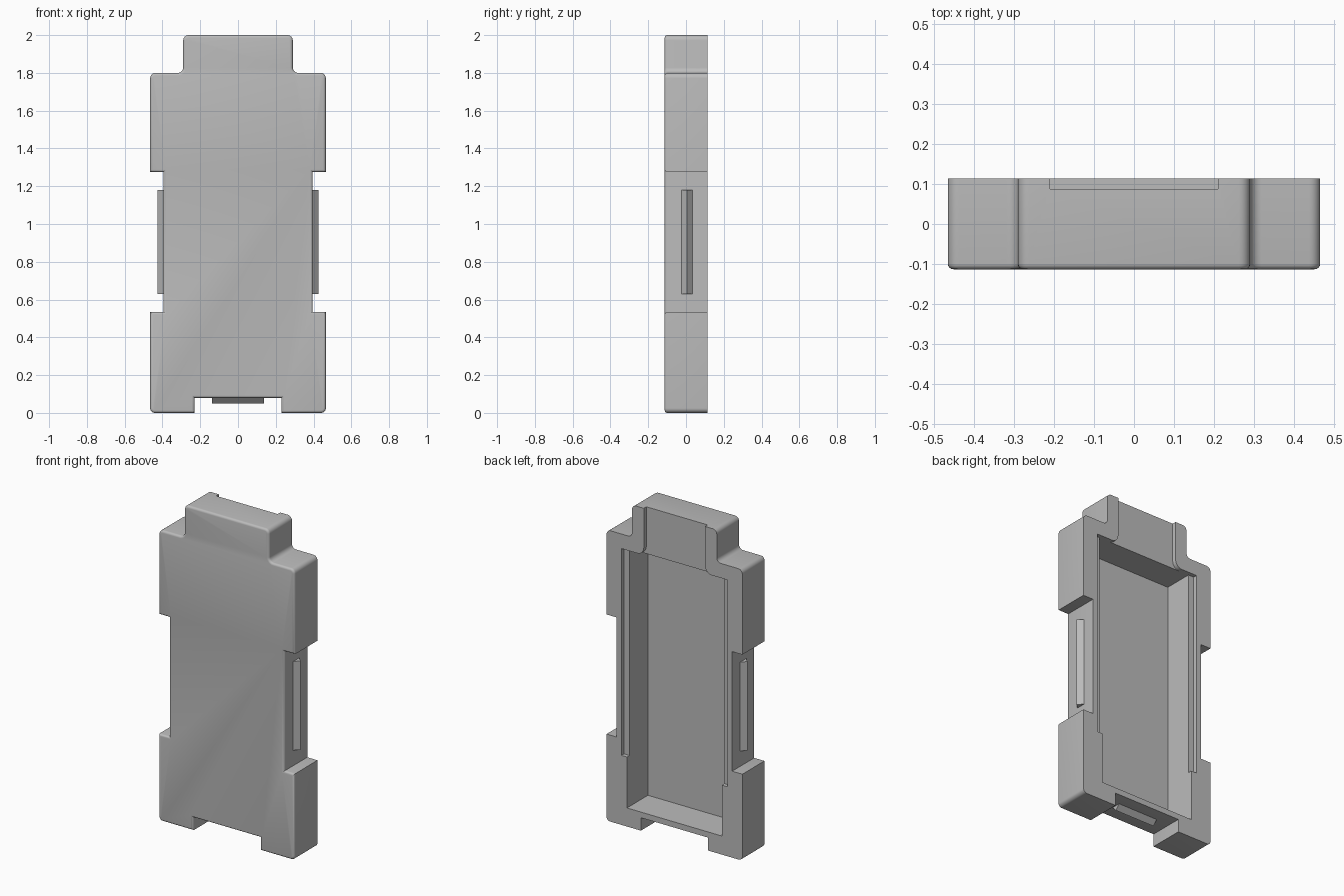
import bpy, bmesh, math
from mathutils import Vector

if "Cube" in bpy.data.objects:
    bpy.data.objects.remove(bpy.data.objects["Cube"], do_unlink=True)

grey = bpy.data.materials.new("plain grey")
grey.use_nodes = True
grey.diffuse_color = (0.5, 0.5, 0.5, 1)
grey.node_tree.nodes["Principled BSDF"].inputs["Base Color"].default_value = (0.5, 0.5, 0.5, 1)

FRONT, BACK, LEDGE, FLOOR = -0.113, 0.113, 0.088, -0.092


def mirrored_profile(half, steps=6):
    """Mirror a right-hand (x, z, radius) chain and round its corners."""
    chain = half + [(-x, z, r) for x, z, r in reversed(half)]
    points = []
    for i, (x, z, r) in enumerate(chain):
        c = Vector((x, z))
        if r == 0:
            points.append(c)
            continue
        a = (Vector(chain[i - 1][:2]) - c).normalized()
        b = (Vector(chain[(i + 1) % len(chain)][:2]) - c).normalized()
        for k in range(steps + 1):
            t = k / steps * math.pi / 2
            points.append(c + r * (a * (1 - math.sin(t)) + b * (1 - math.cos(t))))
    return points


def slab(name, half, y0, y1, bevel=0):
    """Extrude a mirrored profile from y0 to y1, optionally rounding the y0 rim."""
    bm = bmesh.new()
    face = bm.faces.new([bm.verts.new((p.x, y0, p.y)) for p in mirrored_profile(half)])
    moved = bmesh.ops.extrude_face_region(bm, geom=[face], use_keep_orig=True)["geom"]
    bmesh.ops.translate(bm, vec=(0, y1 - y0, 0),
                        verts=[g for g in moved if isinstance(g, bmesh.types.BMVert)])
    bmesh.ops.recalc_face_normals(bm, faces=bm.faces)
    if bevel:
        rim = [e for e in bm.edges if all(abs(v.co.y - y0) < 1e-5 for v in e.verts)]
        bmesh.ops.bevel(bm, geom=rim, offset=bevel, segments=4, profile=0.5, affect='EDGES')
    return finish(name, bm)


def finish(name, bm):
    mesh = bpy.data.meshes.new(name)
    bm.to_mesh(mesh)
    bm.free()
    mesh.materials.append(grey)
    obj = bpy.data.objects.new(name, mesh)
    bpy.context.collection.objects.link(obj)
    return obj


def ridge(name, base, tip, along, length):
    """Triangular snap ridge; base and tip are points, along is its long axis."""
    bm = bmesh.new()
    base, tip, along = Vector(base), Vector(tip), Vector(along)
    side = Vector((0, 0.03, 0))
    ends = [[bm.verts.new(p + along * s * length / 2) for p in (base - side, tip, base + side)]
            for s in (-1, 1)]
    for end in ends:
        bm.faces.new(end)
    for i in range(3):
        j = (i + 1) % 3
        bm.faces.new((ends[0][i], ends[0][j], ends[1][j], ends[1][i]))
    bmesh.ops.recalc_face_normals(bm, faces=bm.faces)
    return finish(name, bm)


# Case shell: notched outline with a rounded front rim
shell = slab("case_shell", [
    (0.23, 0.08, 0), (0.23, 0, 0), (0.465, 0, 0.025),
    (0.465, 0.535, 0), (0.395, 0.535, 0), (0.395, 1.275, 0), (0.465, 1.275, 0),
    (0.465, 1.8, 0.028), (0.29, 1.8, 0.028), (0.29, 2, 0.028)], FRONT, BACK, 0.014)

# Hollow interior, and the shallow recess with its neck at the top
cutters = [
    slab("cavity_cutter", [(0.325, 0.115, 0), (0.325, 1.71, 0)], FLOOR, 0.2),
    slab("recess_cutter", [(0.363, 0.43, 0), (0.363, 1.71, 0),
                           (0.21, 1.71, 0.045), (0.21, 2.1, 0)], LEDGE, 0.25)]
bpy.context.view_layer.objects.active = shell
shell.select_set(True)
for cutter in cutters:
    cutter.hide_render = True
    cut = shell.modifiers.new(cutter.name, 'BOOLEAN')
    cut.operation, cut.solver, cut.object = 'DIFFERENCE', 'EXACT', cutter
    bpy.ops.object.modifier_apply(modifier=cut.name)
    bpy.data.objects.remove(cutter, do_unlink=True)
bpy.ops.object.shade_smooth_by_angle(angle=math.radians(35))

# Snap ridges in the side notches and the bottom notch
for name, s in (("left_ridge", 1), ("right_ridge", -1)):
    ridge(name, (s * 0.394, 0.005, 0.905), (s * 0.425, 0.005, 0.905), (0, 0, 1), 0.55)
ridge("bottom_ridge", (0, 0.005, 0.081), (0, 0.005, 0.05), (1, 0, 0), 0.275)
